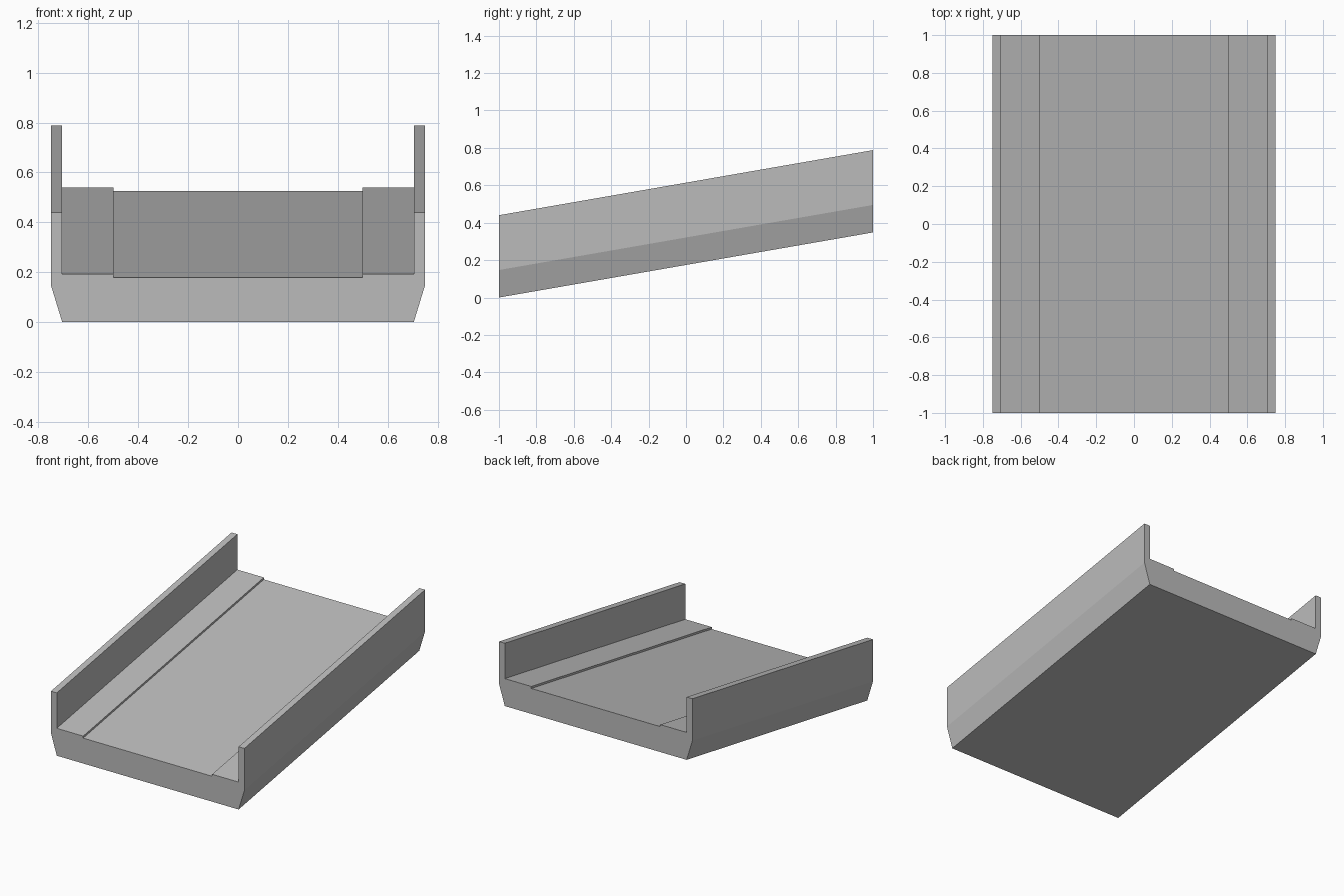
import bpy
import bmesh
from mathutils import Vector

cube = bpy.data.objects.get("Cube")
if cube:
    bpy.data.objects.remove(cube, do_unlink=True)

# One plain grey for the whole ramp
grey = bpy.data.materials.new("plain grey")
grey.use_nodes = True
colour = (0.5, 0.5, 0.5, 1.0)
grey.diffuse_color = colour
grey.node_tree.nodes["Principled BSDF"].inputs["Base Color"].default_value = colour

LENGTH = 2.0
RISE = 0.348

# Left half of the cross-section, from the underside up to the sunken lane
half = [
    (0.705, 0.0),     # underside edge
    (0.75, 0.147),    # top of the chamfer
    (0.75, 0.44),     # wall top, outside
    (0.705, 0.44),    # wall top, inside
    (0.705, 0.192),   # shoulder, outer edge
    (0.5, 0.192),     # shoulder, inner edge
    (0.5, 0.178),     # lane edge
]
profile = half + [(-x, z) for x, z in reversed(half)]

# Sloped channel: upright cross-section swept along the rising direction
bm = bmesh.new()
front = bm.faces.new([bm.verts.new((x, -LENGTH / 2, z)) for x, z in profile])
swept = bmesh.ops.extrude_face_region(bm, geom=[front], use_keep_orig=True)
back_verts = [g for g in swept["geom"] if isinstance(g, bmesh.types.BMVert)]
bmesh.ops.translate(bm, verts=back_verts, vec=Vector((0, LENGTH, RISE)))
bmesh.ops.recalc_face_normals(bm, faces=bm.faces)

mesh = bpy.data.meshes.new("sloped_channel")
bm.to_mesh(mesh)
bm.free()
mesh.materials.append(grey)
ramp = bpy.data.objects.new("sloped_channel", mesh)
bpy.context.collection.objects.link(ramp)
